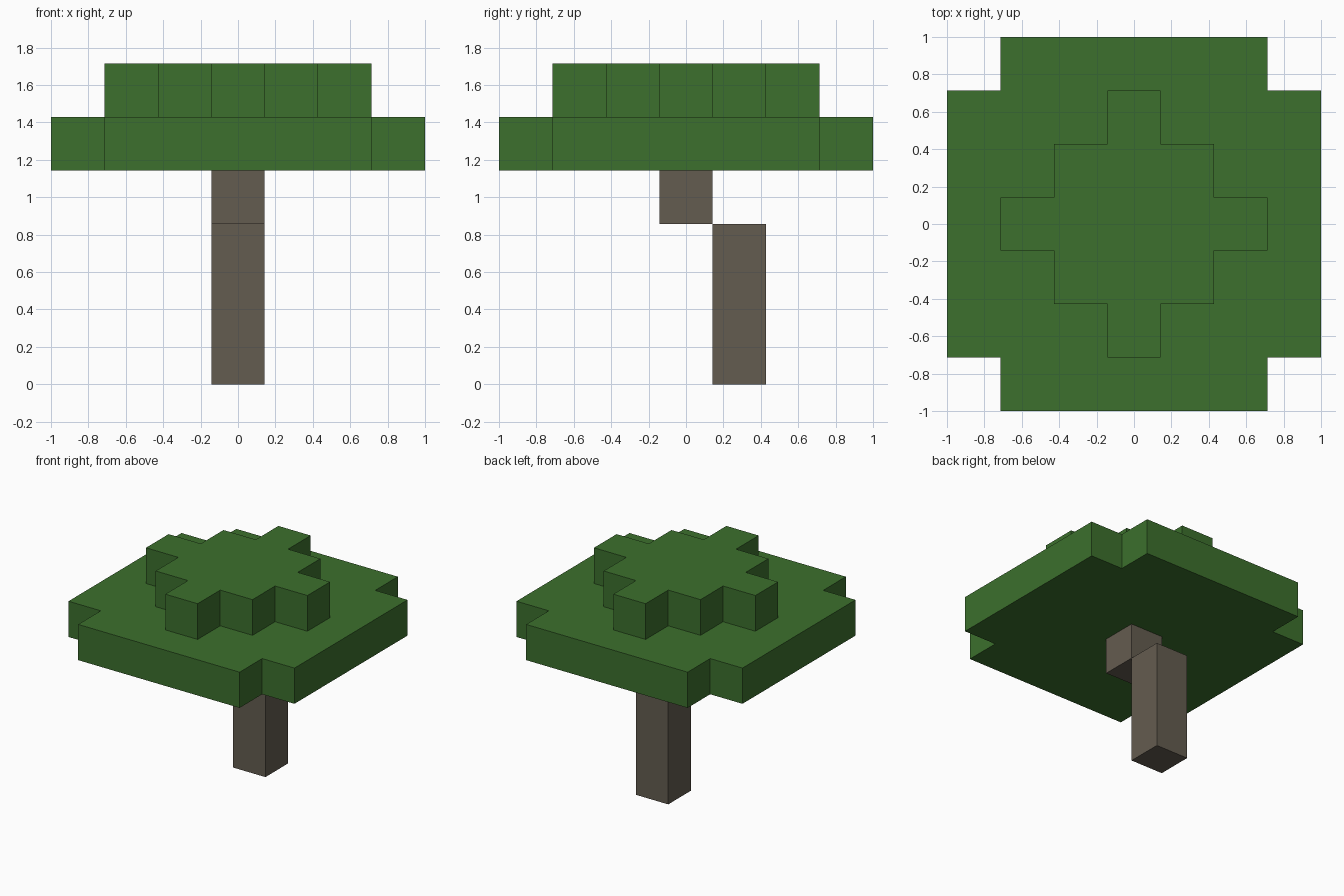
import bpy
import bmesh
from mathutils import Matrix, Vector

cube = bpy.data.objects.get("Cube")
if cube:
    bpy.data.objects.remove(cube, do_unlink=True)

U = 2 / 7  # edge of one block


def make_material(name, rgb):
    mat = bpy.data.materials.new(name)
    mat.use_nodes = True
    color = (*rgb, 1)
    mat.diffuse_color = color
    bsdf = next(n for n in mat.node_tree.nodes if n.type == "BSDF_PRINCIPLED")
    bsdf.inputs["Base Color"].default_value = color
    return mat


def prism(name, outline, z0, z1, mat):
    """Extrude a flat outline, given in blocks, from z0 up to z1."""
    bm = bmesh.new()
    base = bm.faces.new([bm.verts.new((x * U, y * U, z0 * U)) for x, y in outline])
    top = bmesh.ops.extrude_face_region(bm, geom=[base], use_keep_orig=True)
    moved = [v for v in top["geom"] if isinstance(v, bmesh.types.BMVert)]
    bmesh.ops.translate(bm, verts=moved, vec=(0, 0, (z1 - z0) * U))
    bmesh.ops.recalc_face_normals(bm, faces=bm.faces)
    mesh = bpy.data.meshes.new(name)
    bm.to_mesh(mesh)
    bm.free()
    mesh.materials.append(mat)
    obj = bpy.data.objects.new(name, mesh)
    bpy.context.collection.objects.link(obj)
    return obj


def four_fold(corner):
    """Repeat one corner's steps around all four corners."""
    quarter = Matrix(((0, -1), (1, 0)))
    points = [Vector(p) for p in corner]
    outline = []
    for _ in range(4):
        outline += points
        points = [quarter @ p for p in points]
    return outline


def square(y):
    return [(-.5, y - .5), (.5, y - .5), (.5, y + .5), (-.5, y + .5)]


leaf = make_material("leaf_green", (0.045, 0.162, 0.026))
bark = make_material("bark_brown", (0.127, 0.107, 0.080))

# Trunk: a tall post at the back and a stepped block under the leaves
prism("lower_trunk", square(1), 0, 3, bark)
prism("upper_trunk", square(0), 3, 4, bark)

# Leaves: a wide slab with notched corners and a stepped diamond on top
prism("lower_leaves", four_fold([(3.5, 2.5), (2.5, 2.5), (2.5, 3.5)]), 4, 5, leaf)
prism("upper_leaves", four_fold([(2.5, .5), (1.5, .5), (1.5, 1.5), (.5, 1.5), (.5, 2.5)]),
      5, 6, leaf)
